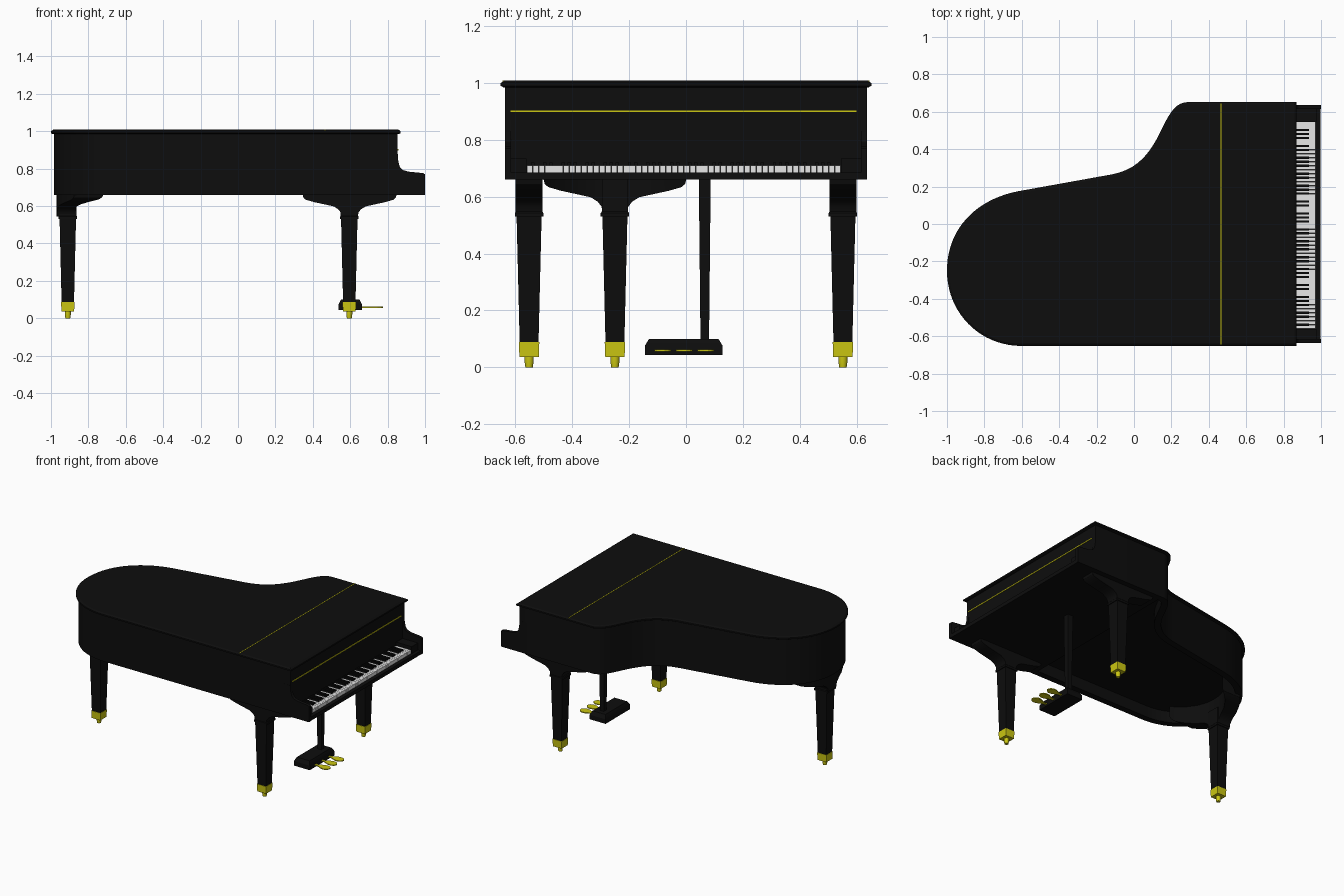
import bpy, bmesh, math
from mathutils import Vector

if "Cube" in bpy.data.objects:
    bpy.data.objects.remove(bpy.data.objects["Cube"])


def material(name, rgb):
    m = bpy.data.materials.new(name)
    m.diffuse_color = (*rgb, 1)
    m.use_nodes = True
    m.node_tree.nodes["Principled BSDF"].inputs["Base Color"].default_value = m.diffuse_color
    return m


BLACK = material("ebony black", (0.004, 0.004, 0.004))
GOLD = material("yellow brass", (0.6, 0.57, 0.006))
WHITE = material("key white", (0.8, 0.8, 0.8))


def finish(name, bm, mat, smooth=True):
    bmesh.ops.recalc_face_normals(bm, faces=bm.faces)
    me = bpy.data.meshes.new(name)
    bm.to_mesh(me)
    bm.free()
    me.materials.append(mat)
    ob = bpy.data.objects.new(name, me)
    bpy.context.collection.objects.link(ob)
    if smooth:
        bpy.ops.object.select_all(action='DESELECT')
        ob.select_set(True)
        bpy.context.view_layer.objects.active = ob
        bpy.ops.object.shade_smooth_by_angle(angle=math.radians(30))
    return ob


def loft(name, rings, mat):
    """Skin a list of equal-length point rings and cap both ends."""
    bm = bmesh.new()
    vs = [[bm.verts.new(p) for p in r] for r in rings]
    n = len(vs[0])
    for a, b in zip(vs, vs[1:]):
        for i in range(n):
            j = (i + 1) % n
            bm.faces.new((a[i], a[j], b[j], b[i]))
    bm.faces.new(vs[0])
    bm.faces.new(vs[-1])
    return finish(name, bm, mat)


def boxes(name, spans, mat):
    """Boxes given as (x0, x1, y0, y1, z0, z1), in one object."""
    bm = bmesh.new()
    for x0, x1, y0, y1, z0, z1 in spans:
        vs = bmesh.ops.create_cube(bm, size=1)["verts"]
        for v in vs:
            v.co = ((x0 + x1) / 2 + v.co.x * (x1 - x0),
                    (y0 + y1) / 2 + v.co.y * (y1 - y0),
                    (z0 + z1) / 2 + v.co.z * (z1 - z0))
    return finish(name, bm, mat, False)


def square(x, y, z, hx, hy=None):
    hy = hy or hx
    return [(x - hx, y - hy, z), (x + hx, y - hy, z), (x + hx, y + hy, z), (x - hx, y + hy, z)]


def circle(x, y, z, r, n=16):
    return [(x + r * math.cos(math.tau * i / n), y + r * math.sin(math.tau * i / n), z) for i in range(n)]


def extrude_y(name, prof, y0, y1, mat):
    return loft(name, [[(x, y, z) for x, z in prof] for y in (y0, y1)], mat)


def bezier(a, b, c, d, n=20):
    out = []
    for i in range(n + 1):
        t = i / n
        s = 1 - t
        out.append(tuple(s**3 * a[k] + 3*s*s*t * b[k] + 3*s*t*t * c[k] + t**3 * d[k] for k in (0, 1)))
    return out


# plan outline of the lid, clockwise seen from above
tail = bezier((-.6, -.652), (-.83, -.652), (-1, -.47), (-1, -.25))
tail += bezier((-1, -.25), (-1, -.03), (-.85, .13), (-.62, .175))[1:]
outline = [(.87, -.652)] + tail
outline += bezier((-.12, .265), (.17, .317), (.13, .652), (.29, .652)) + [(.87, .652)]


def inset(d):
    """Outline moved inwards by d with mitred corners."""
    out, n = [], len(outline)
    for i in range(n):
        p, q, r = (Vector(outline[k % n]) for k in (i - 1, i, i + 1))
        e, f = (q - p).normalized(), (r - q).normalized()
        n1, n2 = Vector((e.y, -e.x)), Vector((f.y, -f.x))
        m = n1 + n2
        out.append(q + m * (2 * d / m.length_squared))
    return out


def level(d, z):
    return [(p.x, p.y, z) for p in inset(d)]


# case with open recess underneath, and lid
loft("case", [level(.06, .74), level(.06, .66), level(.016, .66), level(.016, .987)], BLACK)
loft("lid", [level(.009, .985), level(0, .99), level(0, 1.0), level(.012, 1.008)], BLACK)
boxes("lid_hinge", [(.462, .467, -.645, .645, 1.0, 1.0095)], GOLD)
boxes("fallboard_strip", [(.85, .858, -.617, .6, .898, .904)], GOLD)

# keyboard surround
boxes("keybed", [(.3, .998, -.63, .63, .66, .686)], BLACK)
boxes("key_blocks", [(.84, .975, -.62, -.562, .67, .735), (.84, .975, .545, .62, .67, .735)], BLACK)
arm = [(.8, .66), (1, .66), (1, .77), (.99, .776), (.91, .784), (.88, .793), (.865, .81),
       (.857, .84), (.854, .88), (.8, .88)]
extrude_y("left_arm", arm, -.637, -.615, BLACK)
extrude_y("right_arm", arm, .615, .637, BLACK)

# 52 white keys from A, black keys between except after B and E
Y0, W = -.56, 1.105 / 52
boxes("white_keys", [(.85, .97, Y0 + i * W + .0008, Y0 + (i + 1) * W - .0008, .68, .71) for i in range(52)], WHITE)
boxes("black_keys", [(.85, .935, Y0 + (i + 1) * W - .006, Y0 + (i + 1) * W + .006, .70, .72)
                     for i in range(51) if i % 7 not in (1, 4)], BLACK)


def leg(name, x, y):
    loft(name, [square(x, y, z, h) for z, h in
                ((.08, .033), (.53, .044), (.53, .05), (.543, .05), (.548, .046), (.66, .046))], BLACK)
    loft(name + "_cuff", [square(x, y, z, h) for z, h in ((.036, .034), (.088, .036))], GOLD)
    loft(name + "_caster", [circle(x, y, z, r) for z, r in ((0, .013), (.02, .016), (.04, .016))], GOLD)


# legs
leg("left_front_leg", .595, -.552)
leg("right_front_leg", .595, .552)
leg("tail_leg", -.91, -.25)

# curved brackets above the legs: distance from leg centre, underside height
curve = [(.044, .545), (.047, .565), (.06, .582), (.085, .598), (.13, .608), (.19, .621),
         (.235, .634), (.247, .645), (.252, .665)]
prof = [(.597 - d, z) for d, z in reversed(curve)] + [(.597 + d, z) for d, z in curve]
for side, y in (("left", -.552), ("right", .552)):
    extrude_y(side + "_leg_bracket", prof, y - .047, y + .047, BLACK)


def x_at(poly, y):
    for p, q in zip(poly, poly[1:]):
        if p.y <= y <= q.y:
            return p.x + (q.x - p.x) * (y - p.y) / (q.y - p.y)


outer, inner = inset(.03)[1:len(tail)], inset(.125)[1:len(tail)]
rings = []
for y, z in [(-.25 - d, z) for d, z in reversed(curve)] + [(-.25, .545)] + [(-.25 + d, z) for d, z in curve]:
    xo, xi = x_at(outer, y), x_at(inner, y)
    rings.append([(xo, y, z), (xi, y, z), (xi, y, .745), (xo, y, .745)])
loft("tail_leg_bracket", rings, BLACK)

# pedal box, post and pedals
loft("pedal_box", [square(.6, -.008, z, hx, hy) for z, hx, hy in
                   ((.043, .062, .137), (.075, .062, .137), (.1, .05, .122))], BLACK)
loft("pedal_post", [square(.6, .066, z, h) for z, h in ((.09, .015), (.67, .021))], BLACK)
spoon = [(.6, .01), (.68, .008), (.7, .016), (.72, .026), (.745, .029), (.765, .02), (.774, .007)]
for i, y in enumerate((-.082, -.006, .07)):
    plan = [(x, y - h) for x, h in spoon] + [(x, y + h) for x, h in reversed(spoon)]
    loft(f"pedal_{i + 1}", [[(px, py, z) for px, py in plan] for z in (.056, .062)], GOLD)
